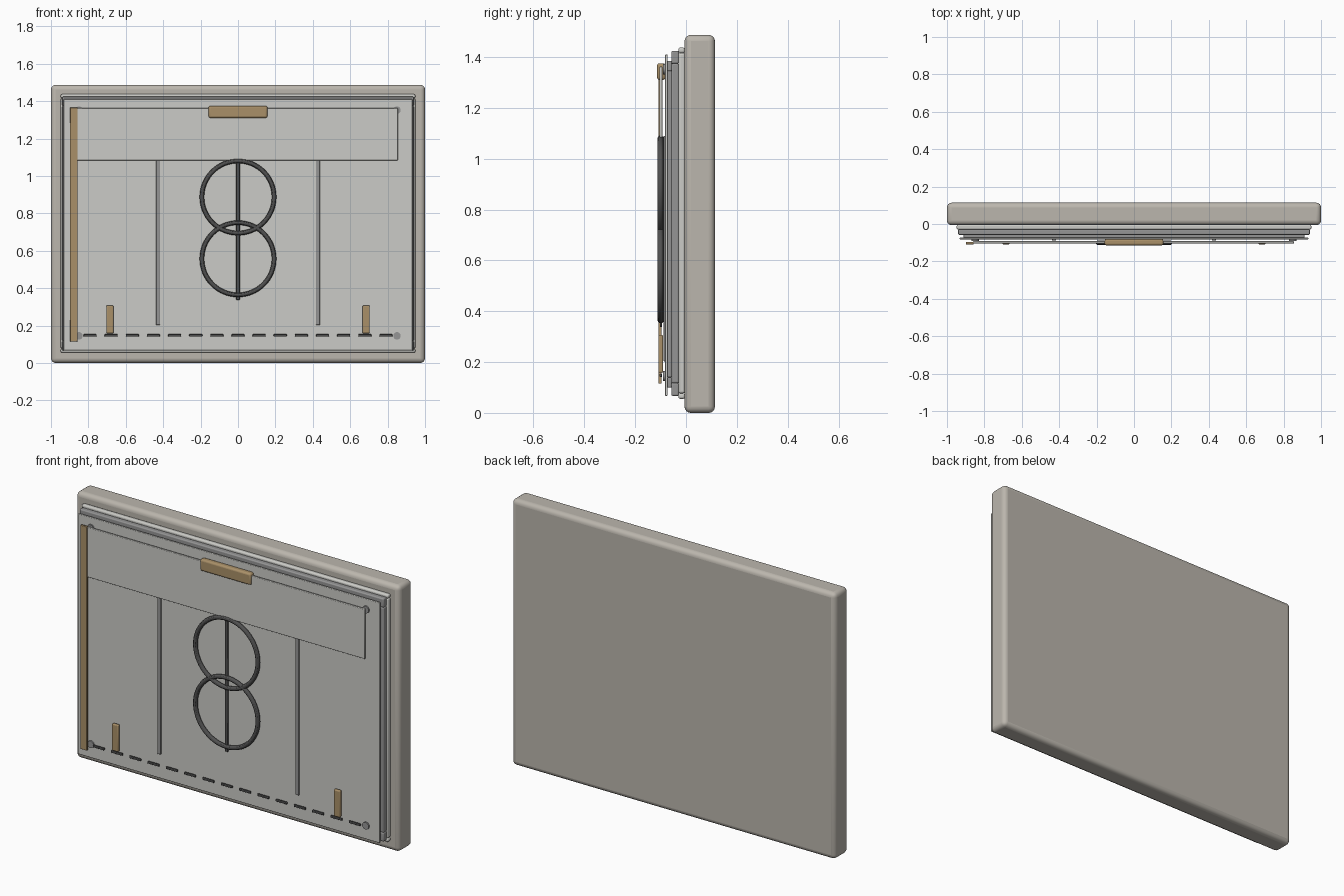
import bpy, math

if "Cube" in bpy.data.objects:
    bpy.data.objects.remove(bpy.data.objects["Cube"])

def material(name, rgb):
    m = bpy.data.materials.new(name)
    m.diffuse_color = (*rgb, 1)
    m.use_nodes = True
    m.node_tree.nodes["Principled BSDF"].inputs["Base Color"].default_value = m.diffuse_color
    return m

WARM = material("warm_grey", (0.50, 0.47, 0.42))
GREY = material("mid_grey", (0.30, 0.30, 0.30))
DARK = material("dark_grey", (0.08, 0.08, 0.08))
PALE = material("pale_grey", (0.60, 0.60, 0.57))
TAN = material("tan", (0.40, 0.28, 0.14))

def box(name, x, y, z, mat, bevel=0.0, segments=3):
    """Box from (min, max) pairs, with optional rounded edges."""
    bpy.ops.mesh.primitive_cube_add(size=1, location=[sum(p) / 2 for p in (x, y, z)])
    o = bpy.context.object
    o.name = name
    o.scale = [p[1] - p[0] for p in (x, y, z)]
    bpy.ops.object.transform_apply(location=False, rotation=False, scale=True)
    o.data.materials.append(mat)
    if bevel:
        b = o.modifiers.new("round", 'BEVEL')
        b.width = bevel
        b.segments = segments
        bpy.ops.object.shade_smooth_by_angle()
    return o

def frame(name, hx, y, z, w, mat, bevel):
    """Four bars around a rectangle."""
    box(name + "_top", (-hx, hx), y, (z[1] - w, z[1]), mat, bevel)
    box(name + "_bottom", (-hx, hx), y, (z[0], z[0] + w), mat, bevel)
    for side, s in (("left", -1), ("right", 1)):
        c = s * (hx - w / 2)
        box(name + "_" + side, (c - w / 2, c + w / 2), y, (z[0] + w, z[1] - w), mat, bevel)

# thick backing slab
box("back_slab", (-1, 1), (-0.006, 0.114), (0, 1.487), WARM, 0.025, 4)

# stepped seal frames behind the panel
frame("outer_seal", 0.948, (-0.03, -0.004), (0.055, 1.437), 0.022, PALE, 0.008)
frame("middle_seal", 0.94, (-0.058, -0.028), (0.067, 1.424), 0.05, GREY, 0.006)
frame("inner_seal", 0.912, (-0.074, -0.056), (0.10, 1.385), 0.04, GREY, 0.004)

# front panel
box("front_panel", (-0.932, 0.932), (-0.082, -0.072), (0.067, 1.41), PALE, 0.003, 2)

# corner studs
for i, (x, z) in enumerate([(-0.85, 0.145), (0.85, 0.145), (-0.85, 1.352), (0.85, 1.352)]):
    bpy.ops.mesh.primitive_cylinder_add(vertices=24, radius=0.02, depth=0.018,
                                        location=(x, -0.081, z), rotation=(math.pi / 2, 0, 0))
    bpy.context.object.name = f"corner_stud_{i + 1}"
    bpy.context.object.data.materials.append(GREY)
    bpy.ops.object.shade_smooth_by_angle()

# upper strip, side strip and handle
box("upper_flap", (-0.86, 0.855), (-0.104, -0.092), (1.083, 1.362), PALE, 0.003, 2)
box("side_strip", (-0.898, -0.858), (-0.109, -0.096), (0.115, 1.365), TAN, 0.002, 2)
box("top_handle", (-0.157, 0.157), (-0.114, -0.08), (1.31, 1.375), TAN, 0.01)

# vertical fold lines and lower tabs
for side, s in (("left", -1), ("right", 1)):
    c = s * 0.427
    box("fold_line_" + side, (c - 0.011, c + 0.011), (-0.089, -0.08), (0.203, 1.09), GREY, 0.003, 2)
    c = s * 0.685
    box("lower_tab_" + side, (c - 0.019, c + 0.019), (-0.109, -0.09), (0.158, 0.307), TAN, 0.005)
box("centre_line", (-0.01, 0.01), (-0.103, -0.094), (0.337, 1.085), DARK, 0.003, 2)

# two overlapping rings
for name, z in (("upper_ring", 0.887), ("lower_ring", 0.557)):
    bpy.ops.mesh.primitive_torus_add(location=(0, -0.1, z), rotation=(math.pi / 2, 0, 0),
                                     major_radius=0.193, minor_radius=0.012,
                                     major_segments=64, minor_segments=12)
    o = bpy.context.object
    o.name = name
    o.data.materials.append(DARK)
    bpy.ops.object.shade_smooth_by_angle()

# dashed line along the bottom
for i in range(15):
    c = -0.791 + i * 0.113
    box(f"dash_{i + 1}", (c - 0.035, c + 0.035), (-0.104, -0.094), (0.141, 0.154), DARK, 0.003, 2)
